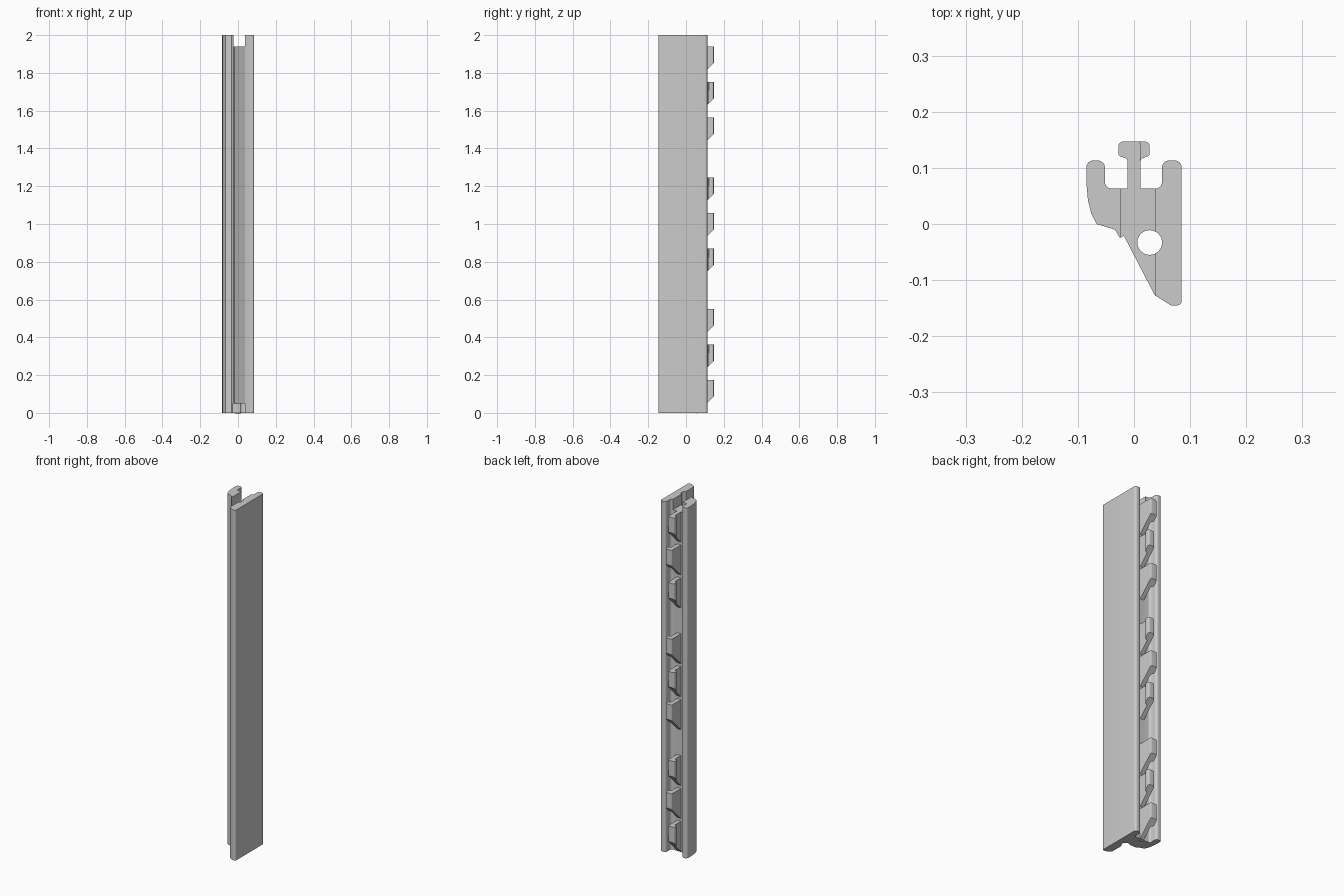
import bpy, bmesh, math
from mathutils import Vector

cube = bpy.data.objects.get("Cube")
if cube:
    bpy.data.objects.remove(cube, do_unlink=True)

grey = bpy.data.materials.new("plain grey")
grey.use_nodes = True
colour = (0.6, 0.6, 0.6, 1)
grey.diffuse_color = colour
grey.node_tree.nodes["Principled BSDF"].inputs["Base Color"].default_value = colour


def rounded(corners, steps=6):
    """Turn (x, y, radius) corners into an outline with filleted corners."""
    pts = []
    for i, (x, y, r) in enumerate(corners):
        p = Vector((x, y))
        if r == 0:
            pts.append(p)
            continue
        a = (Vector(corners[i - 1][:2]) - p).normalized()
        b = (Vector(corners[(i + 1) % len(corners)][:2]) - p).normalized()
        half = a.angle(b) / 2
        centre = p + (a + b).normalized() * (r / math.sin(half))
        start = p + a * (r / math.tan(half)) - centre
        end = p + b * (r / math.tan(half)) - centre
        for k in range(steps + 1):
            pts.append(centre + start.lerp(end, k / steps).normalized() * r)
    return pts


def prism(name, corners, z0, z1, slope=None):
    """Extrude an outline upwards; slope trims the underside at 45 degrees."""
    bm = bmesh.new()
    face = bm.faces.new([bm.verts.new((p.x, p.y, z0)) for p in rounded(corners)])
    new = bmesh.ops.extrude_face_region(bm, geom=[face])["geom"]
    up = [v for v in new if isinstance(v, bmesh.types.BMVert)]
    bmesh.ops.translate(bm, vec=(0, 0, z1 - z0), verts=up)
    if not any(len(f.verts) == len(up) and f.calc_center_median().z == z0 for f in bm.faces):
        bmesh.ops.holes_fill(bm, edges=[e for e in bm.edges if e.is_boundary], sides=0)
    if slope:
        bmesh.ops.bisect_plane(bm, geom=bm.verts[:] + bm.edges[:] + bm.faces[:],
                               plane_co=slope, plane_no=(0, -1, 1), clear_inner=True)
        bmesh.ops.holes_fill(bm, edges=[e for e in bm.edges if e.is_boundary], sides=0)
    bmesh.ops.recalc_face_normals(bm, faces=bm.faces)
    mesh = bpy.data.meshes.new(name)
    bm.to_mesh(mesh)
    bm.free()
    ob = bpy.data.objects.new(name, mesh)
    bpy.context.collection.objects.link(ob)
    mesh.materials.append(grey)
    return ob


def activate(ob):
    bpy.ops.object.select_all(action="DESELECT")
    ob.select_set(True)
    bpy.context.view_layer.objects.active = ob


def cut(target, cutter):
    cutter.hide_render = True
    mod = target.modifiers.new("cut", "BOOLEAN")
    mod.operation, mod.solver, mod.object = "DIFFERENCE", "EXACT", cutter
    activate(target)
    bpy.ops.object.modifier_apply(modifier=mod.name)
    bpy.data.objects.remove(cutter, do_unlink=True)


def box(x0, x1, y0, y1):
    return [(x0, y0, 0), (x1, y0, 0), (x1, y1, 0), (x0, y1, 0)]


# Main rail: tall slab, web, diagonal wall and curved second arm
r = 0.012
rail = prism("rail_body", [
    (0.085, -0.145, 0.008), (0.085, 0.113, r), (0.05, 0.113, r), (0.05, 0.063, r),
    (-0.052, 0.063, r), (-0.052, 0.113, r), (-0.085, 0.113, r), (-0.085, 0.075, 0),
    (-0.082, 0.042, 0), (-0.076, 0.018, 0), (-0.067, 0, 0.004), (-0.034, -0.01, 0),
    (-0.025, -0.025, 0), (-0.018, -0.021, 0), (0.037, -0.127, 0),
    (0.066, -0.145, 0.005)], 0, 2)

# Long bore behind the diagonal wall
bore = [(0.028 + 0.022 * math.cos(a), -0.033 + 0.022 * math.sin(a), 0)
        for a in (math.tau * k / 32 for k in range(32))]
cut(rail, prism("bore_cutter", bore, -0.1, 2.1))

# Notch through the web at the top, relief in the diagonal wall at the bottom
cut(rail, prism("top_notch_cutter", box(-0.023, 0.038, -0.3, 0.3), 1.94, 2.1))
cut(rail, prism("bottom_relief_cutter", box(-0.06, 0.038, -0.3, -0.018), -0.1, 0.05))

# Hooked teeth in three groups, pointing alternately to each side
for i in range(9):
    side = -1 if i % 2 == 0 else 1
    top = 0.175 + 0.188 * (i % 3) + 0.695 * (i // 3)
    hook = [(-0.012, 0.055, 0), (0.012, 0.055, 0), (0.012, 0.116, 0.004),
            (0.028, 0.122, 0.006), (0.028, 0.147, 0.009), (-0.012, 0.147, 0.005)]
    tooth = prism(f"hook_tooth_{i + 1}", [(side * x, y, q) for x, y, q in hook],
                  top - 0.25, top, slope=(0, 0.11, top - 0.125))
    activate(tooth)
    bpy.ops.object.shade_smooth_by_angle(angle=math.radians(30))

activate(rail)
bpy.ops.object.shade_smooth_by_angle(angle=math.radians(30))
